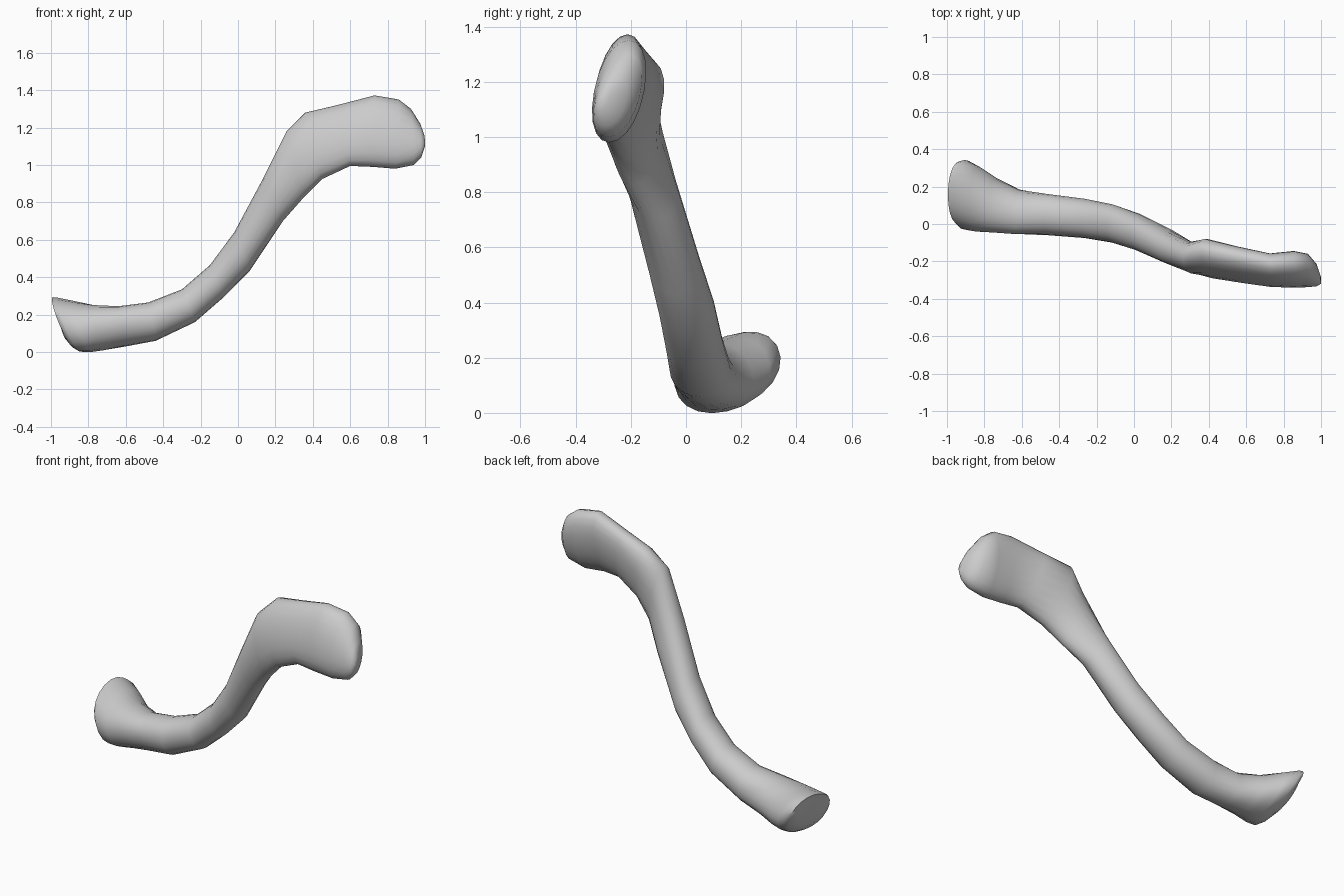
import bpy, bmesh, math

# Cross-sections along the bone:
# top x, top z, bottom x, bottom z, front y, back y, backward lean of the top
SECTIONS = [
    (-0.975, 0.25, -0.92, 0.07, 0.06, 0.28, 0.0),
    (-0.995, 0.293, -0.875, 0.025, 0.0, 0.335, -0.01),
    (-0.97, 0.29, -0.84, 0.003, -0.03, 0.343, -0.01),
    (-0.88, 0.272, -0.79, 0.0, -0.042, 0.305, -0.02),
    (-0.78, 0.253, -0.71, 0.01, -0.045, 0.245, -0.03),
    (-0.64, 0.245, -0.60, 0.03, -0.055, 0.185, -0.02),
    (-0.48, 0.265, -0.44, 0.06, -0.06, 0.16, 0.0),
    (-0.30, 0.335, -0.23, 0.16, -0.075, 0.135, 0.0),
    (-0.15, 0.465, -0.08, 0.29, -0.10, 0.105, 0.0),
    (-0.02, 0.64, 0.06, 0.43, -0.14, 0.055, -0.01),
    (0.13, 0.92, 0.24, 0.70, -0.21, -0.03, -0.01),
    (0.26, 1.18, 0.35, 0.825, -0.265, -0.095, 0.01),
    (0.36, 1.28, 0.45, 0.925, -0.29, -0.08, 0.045),
    (0.53, 1.32, 0.60, 0.995, -0.315, -0.12, 0.045),
    (0.73, 1.372, 0.72, 0.99, -0.335, -0.158, 0.035),
    (0.86, 1.35, 0.84, 0.98, -0.34, -0.145, 0.035),
    (0.925, 1.30, 0.94, 1.0, -0.337, -0.16, 0.035),
    (0.975, 1.22, 0.98, 1.04, -0.332, -0.215, 0.02),
    (0.998, 1.155, 1.0, 1.10, -0.32, -0.28, 0.01),
]
LIFTS = [0.03, 0.055, 0.055, 0.04, 0.02]  # raised back corner of the flared end
SIDES = 20


def power(v, e):
    return math.copysign(abs(v) ** e, v)


def ring(bm, section, lift):
    tx, tz, bx, bz, front, back, lean = section
    half = (back - front) / 2
    width = math.sqrt(max(half * half - lean * lean, 0.0001))
    height = math.sqrt(((tz - bz) / 2) ** 2 - lift * lift)
    verts = []
    for i in range(SIDES):
        a = math.tau * i / SIDES
        c, s = power(math.cos(a), 0.95), power(math.sin(a), 0.95)
        verts.append(bm.verts.new((
            (tx + bx) / 2 + (tx - bx) / 2 * c,
            (front + back) / 2 + width * s + lean * c,
            (tz + bz) / 2 + height * c + lift * s)))
    return verts


# Curved bone lofted through the sections, capped at both ends
bm = bmesh.new()
rings = [ring(bm, s, LIFTS[n] if n < len(LIFTS) else 0.0)
         for n, s in enumerate(SECTIONS)]
for r0, r1 in zip(rings, rings[1:]):
    for i in range(SIDES):
        j = (i + 1) % SIDES
        bm.faces.new((r0[i], r0[j], r1[j], r1[i]))
bm.faces.new(rings[0])
bm.faces.new(rings[-1])
bmesh.ops.recalc_face_normals(bm, faces=bm.faces)

mesh = bpy.data.meshes.new("collar_bone")
bm.to_mesh(mesh)
bm.free()
bone = bpy.data.objects.new("collar_bone", mesh)
bpy.context.collection.objects.link(bone)

# Smooth shading
bpy.context.view_layer.objects.active = bone
bone.select_set(True)
bpy.ops.object.shade_smooth_by_angle(angle=math.radians(65))
